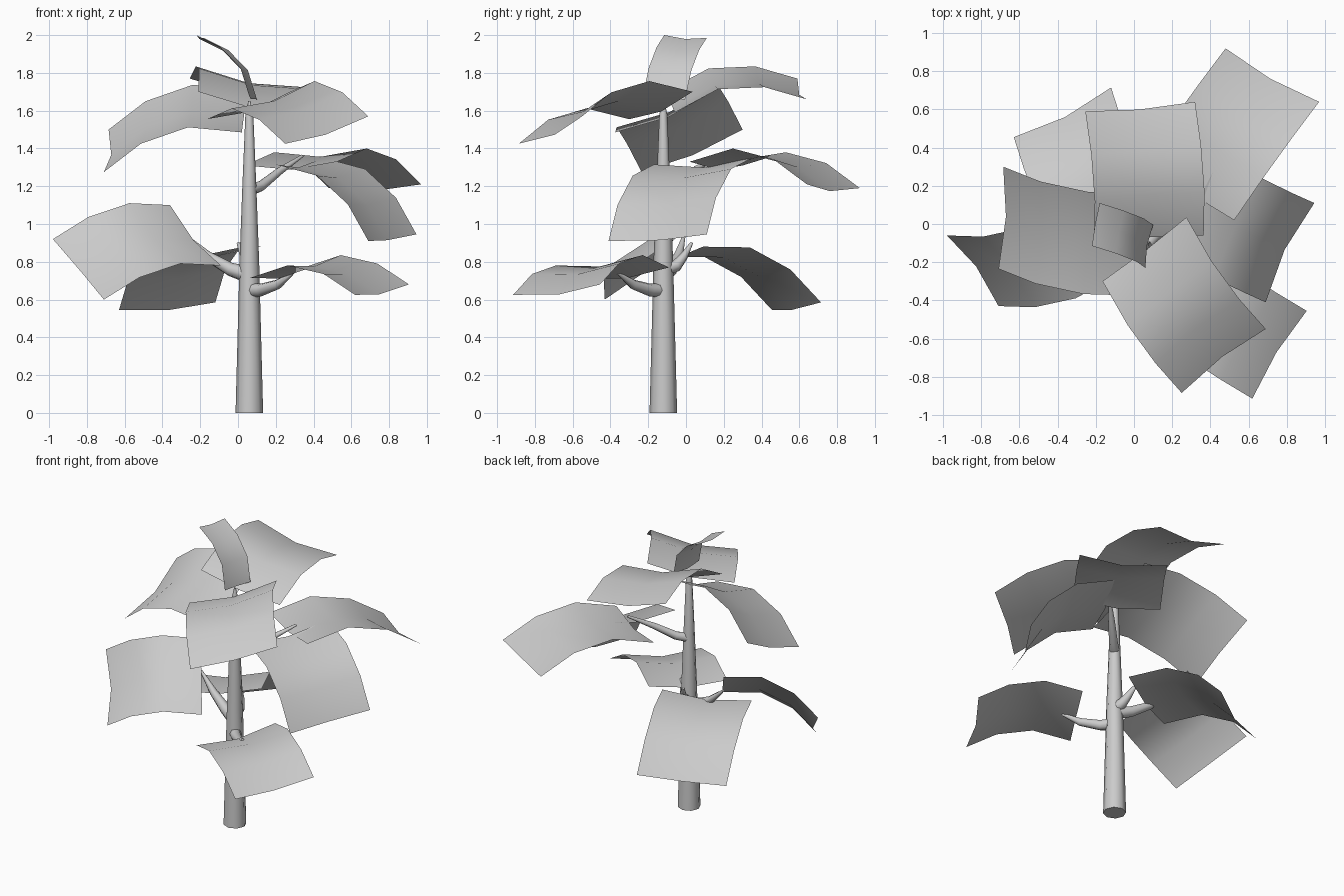
import bpy, bmesh
from mathutils import Vector as V

if "Cube" in bpy.data.objects:
    bpy.data.objects.remove(bpy.data.objects["Cube"])


def tube(name, pts):
    """Tapered eight-sided tube; each point is x, y, z, radius."""
    cu = bpy.data.curves.new(name, 'CURVE')
    cu.dimensions = '3D'
    cu.bevel_depth = 1.0
    cu.bevel_resolution = 2
    cu.use_fill_caps = True
    sp = cu.splines.new('POLY')
    sp.points.add(len(pts) - 1)
    for p, (x, y, z, r) in zip(sp.points, pts):
        p.co = (x, y, z, 1)
        p.radius = r
    ob = bpy.data.objects.new(name, cu)
    bpy.context.collection.objects.link(ob)
    bpy.ops.object.select_all(action='DESELECT')
    ob.select_set(True)
    bpy.context.view_layer.objects.active = ob
    bpy.ops.object.convert(target='MESH')
    bpy.ops.object.shade_smooth_by_angle(angle=1.0)


def leaf(name, a, b, r):
    """Arched leaf card: outer corners a and b, inner corner r beside a."""
    a, b, r = V(a), V(b), V(r)
    chord, width = r - a, b - a
    n = chord.cross(width).normalized()
    if n.z < 0:
        n = -n
    d, size = chord.normalized(), chord.length
    bm = bmesh.new()
    rows = []
    # position along chord, arch height, lean of the local normal
    for t, h, lean in ((0, 0, -.6), (.31, .125, -.3), (.66, .145, .1), (1, 0, .4)):
        p = a + chord * t + n * h * size
        sag = (n + d * lean).normalized() * width.length * .06
        rows.append([bm.verts.new(p), bm.verts.new(p + width / 2 - sag),
                     bm.verts.new(p + width)])
    for u, v in zip(rows, rows[1:]):
        for i in range(2):
            bm.faces.new((u[i], u[i + 1], v[i + 1], v[i])).smooth = True
    bmesh.ops.recalc_face_normals(bm, faces=bm.faces)
    bm.normal_update()
    if sum(f.normal.z for f in bm.faces) < 0:
        bmesh.ops.reverse_faces(bm, faces=bm.faces)
    me = bpy.data.meshes.new(name)
    bm.to_mesh(me)
    bm.free()
    bpy.context.collection.objects.link(bpy.data.objects.new(name, me))


# trunk
tube("trunk", [(.06, -.12, 0, .073), (.06, -.12, .8, .052), (.06, -.12, 1.2, .037),
               (.06, -.12, 1.58, .021), (.06, -.12, 1.65, .006)])

# branches
tube("branch_front_right", [(.06, -.12, .65, .04), (.12, -.19, .65, .034),
                            (.21, -.28, .68, .026), (.29, -.36, .74, .008)])
tube("branch_left", [(.06, -.12, .73, .045), (-.04, -.08, .76, .036),
                     (-.16, -.04, .83, .026), (-.28, -.01, .94, .008)])
tube("branch_back", [(.06, -.12, .76, .04), (.05, -.05, .78, .032),
                     (.03, -.01, .83, .022), (0, .03, .9, .008)])
tube("branch_back_right", [(.06, -.12, 1.18, .034), (.12, -.06, 1.2, .028),
                           (.22, .04, 1.28, .021), (.34, .16, 1.36, .008)])

# lower leaves
leaf("leaf_low_left", (-.98, -.06, .92), (-.71, -.43, .60), (-.36, .10, 1.10))
leaf("leaf_low_back", (-.12, .715, .585), (-.63, .455, .545), (.12, .09, .88))
leaf("leaf_low_front", (.905, -.455, .68), (.62, -.915, .625), (.35, -.09, .77))
# middle leaves
leaf("leaf_middle_right", (.945, .11, .945), (.69, -.41, .91), (.455, .35, 1.35))
leaf("leaf_middle_back", (.97, .64, 1.21), (.48, .92, 1.19), (.525, .02, 1.33))
# crown leaves
leaf("leaf_top_back", (-.255, .59, 1.77), (.32, .64, 1.66), (-.21, -.11, 1.70))
leaf("leaf_top_left", (-.685, .30, 1.50), (-.71, -.235, 1.275), (.045, .16, 1.71))
leaf("leaf_top_front", (.69, -.55, 1.57), (.25, -.885, 1.425), (.275, .035, 1.70))
leaf("leaf_tip", (-.18, .11, 1.985), (-.22, -.115, 2.0), (.10, -.005, 1.66))
